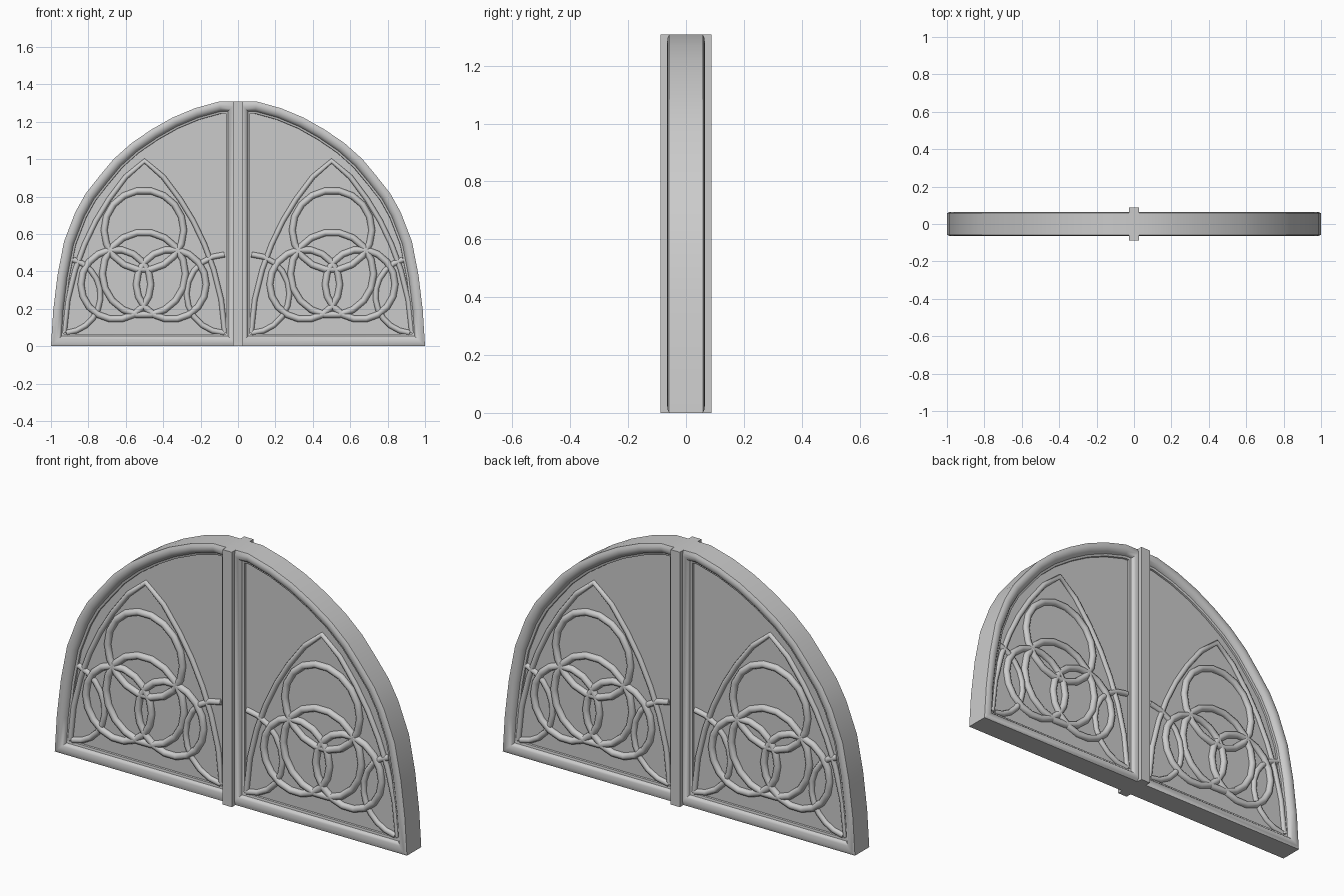
import bpy, bmesh
from math import cos, sin, pi, radians
from mathutils import Vector

cube = bpy.data.objects.get("Cube")
if cube:
    bpy.data.objects.remove(cube, do_unlink=True)

stone = bpy.data.materials.new("pale grey stone")
stone.use_nodes = True
GREY = (0.6, 0.6, 0.6, 1)
stone.diffuse_color = GREY
stone.node_tree.nodes["Principled BSDF"].inputs["Base Color"].default_value = GREY

# Half arch outline (x, z), from the foot to the crown
ARCH = [(1, 0), (.988, .19), (.965, .38), (.93, .56), (.87, .716), (.815, .815),
        (.74, .91), (.665, 1.0), (.57, 1.085), (.46, 1.16), (.35, 1.222),
        (.23, 1.272), (.1, 1.308)]
OUTLINE = [Vector(p) for p in [(0, 0)] + ARCH + [(0, 1.308)]]

# Frame cross-section (distance inwards, depth) of the front half
MOULDING = [(0, .058), (.012, .064), (.025, .065), (.04, .06), (.049, .05),
            (.053, .042), (.064, .039), (.067, .02)]
PANEL = .03


def inset(points, d):
    """Move a counter-clockwise convex outline inwards with mitred corners."""
    out = []
    for i, p in enumerate(points):
        a = (p - points[i - 1]).normalized()
        b = (points[(i + 1) % len(points)] - p).normalized()
        na, nb = Vector((-a.y, a.x)), Vector((-b.y, b.x))
        out.append(p + (na + nb) * d / (1 + na.dot(nb)))
    return out


def finish(bm, name, smooth=True):
    bmesh.ops.recalc_face_normals(bm, faces=bm.faces[:])
    mesh = bpy.data.meshes.new(name)
    bm.to_mesh(mesh)
    bm.free()
    mesh.materials.append(stone)
    ob = bpy.data.objects.new(name, mesh)
    bpy.context.collection.objects.link(ob)
    if smooth:
        bpy.ops.object.select_all(action='DESELECT')
        ob.select_set(True)
        bpy.context.view_layer.objects.active = ob
        bpy.ops.object.shade_smooth_by_angle(angle=radians(38))
    return ob


def ring(bm, side, d, y):
    return [bm.verts.new((side * p.x, y, p.y)) for p in inset(OUTLINE, d)]


def bridge(bm, a, b):
    for i in range(len(a)):
        bm.faces.new((a[i - 1], a[i], b[i], b[i - 1]))


def leaf_frame(side, name):
    bm = bmesh.new()
    section = [(d, -y) for d, y in MOULDING] + [(d, y) for d, y in reversed(MOULDING)]
    loops = [ring(bm, side, d, y) for d, y in section]
    for i in range(len(loops)):
        bridge(bm, loops[i - 1], loops[i])
    finish(bm, name)


def leaf_panel(side, name):
    bm = bmesh.new()
    front, back = (ring(bm, side, .05, y) for y in (-PANEL, PANEL))
    bridge(bm, front, back)
    bm.faces.new(front)
    bm.faces.new(back)
    finish(bm, name, smooth=False)


def arc(cx, cz, r, start=0, end=360, steps=18):
    angles = [radians(start + (end - start) * i / steps) for i in range(steps + 1)]
    return [(cx + r * cos(t), cz + r * sin(t)) for t in angles]


def tracery(name, paths, side, radius, depth, closed):
    """Round bars following flat paths, on both faces of a panel."""
    curve = bpy.data.curves.new(name, 'CURVE')
    curve.dimensions = '3D'
    curve.bevel_depth = radius
    curve.bevel_resolution = 2
    curve.use_fill_caps = True
    for y in (-depth, depth):
        for path in paths:
            spline = curve.splines.new('POLY')
            spline.points.add(len(path) - 1)
            for point, (x, z) in zip(spline.points, path):
                point.co = (side * x, y, z, 1)
            spline.use_cyclic_u = closed
            spline.use_smooth = True
    curve.materials.append(stone)
    bpy.context.collection.objects.link(bpy.data.objects.new(name, curve))


# Interlaced rings: upper, middle and two lower ones
RINGS = [arc(x, z, r)[:-1] for x, z, r in
         [(.503, .62, .213), (.503, .387, .222), (.653, .33, .187), (.357, .33, .187)]]

# Pointed arch, mirrored about the middle of the leaf
HALF = [(.07, .07), (.09, .25), (.13, .41), (.18, .545), (.24, .67), (.31, .785),
        (.4, .905), (.5, .99)]
POINTED = HALF + [(1 - x, z) for x, z in reversed(HALF[:-1])]

# Part rings that run into the frame at both lower corners
CORNERS = [arc(.065, .28, .21, -88, 88, 10), arc(.935, .27, .2, 105, 265, 10)]

for side, word in ((1, "left"), (-1, "right")):
    leaf_frame(side, word + "_leaf_frame")
    leaf_panel(side, word + "_leaf_panel")
    tracery(word + "_tracery_rings", RINGS, side, .018, PANEL + .003, True)
    tracery(word + "_pointed_arch", [POINTED], side, .014, PANEL, False)
    tracery(word + "_corner_arcs", CORNERS, side, .015, PANEL, False)

# Centre post
bm = bmesh.new()
bmesh.ops.create_cube(bm, size=1)
for v in bm.verts:
    v.co = (v.co.x * .053, v.co.y * .176, (v.co.z + .5) * 1.308)
finish(bm, "centre_post", smooth=False)
